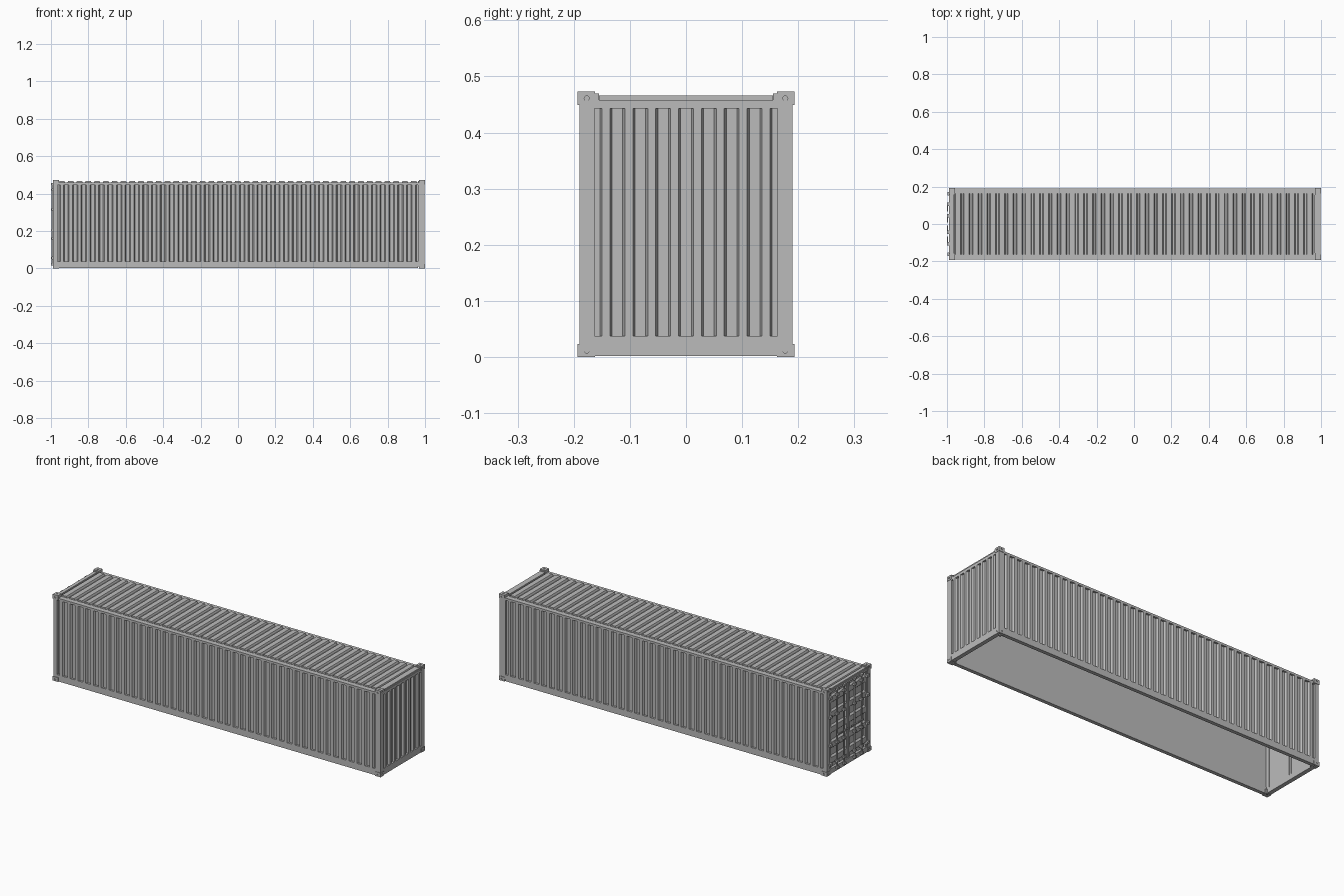
import bpy, bmesh
from mathutils import Matrix, Vector

if "Cube" in bpy.data.objects:
    bpy.data.objects.remove(bpy.data.objects["Cube"])

steel = bpy.data.materials.new("grey steel")
steel.use_nodes = True
GREY = (0.5, 0.5, 0.5, 1)
steel.diffuse_color = GREY
steel.node_tree.nodes["Principled BSDF"].inputs["Base Color"].default_value = GREY

X0, X1, W, H = -0.988, 0.998, 0.19, 0.458   # frame extents
PX0, PX1, PY = -0.965, 0.963, 0.163         # panel openings
Z0, Z1 = 0.037, 0.446


def finish(name, bm):
    bmesh.ops.recalc_face_normals(bm, faces=bm.faces)
    mesh = bpy.data.meshes.new(name)
    bm.to_mesh(mesh)
    bm.free()
    mesh.materials.append(steel)
    obj = bpy.data.objects.new(name, mesh)
    bpy.context.collection.objects.link(obj)
    return obj


def add_box(bm, x0, x1, y0, y1, z0, z1):
    mid = Vector((x0 + x1, y0 + y1, z0 + z1)) / 2
    size = (abs(x1 - x0), abs(y1 - y0), abs(z1 - z0), 1)
    bmesh.ops.create_cube(bm, size=1, matrix=Matrix.Translation(mid) @ Matrix.Diagonal(size))


def boxes(name, spans):
    bm = bmesh.new()
    for span in spans:
        add_box(bm, *span)
    return finish(name, bm)


def add_rod(bm, start, end, radius, sides=12):
    start, end = Vector(start), Vector(end)
    turn = (end - start).to_track_quat('Z', 'Y').to_matrix().to_4x4()
    bmesh.ops.create_cone(bm, cap_ends=True, segments=sides, radius1=radius, radius2=radius,
                          depth=(end - start).length,
                          matrix=Matrix.Translation((start + end) / 2) @ turn)


def corrugated(name, u0, u1, v0, v1, count, ridge, slope, low, back, place):
    """Sheet with trapezoid ridges along v, flat on its inner side."""
    pitch = (u1 - u0) / count
    profile = [(u0, back), (u0, low)]
    for i in range(count):
        c = u0 + pitch * (i + 0.5)
        a, b = ridge / 2, ridge / 2 + slope
        profile += [(c - b, low), (c - a, 0), (c + a, 0), (c + b, low)]
    profile += [(u1, low), (u1, back)]
    bm = bmesh.new()
    rings = [[bm.verts.new(place(u, v, d)) for u, d in profile] for v in (v0, v1)]
    for i in range(len(profile)):
        j = (i + 1) % len(profile)
        bm.faces.new((rings[0][i], rings[0][j], rings[1][j], rings[1][i]))
    for ring in rings:
        bm.faces.new(ring)
    return finish(name, bm)


# Long walls, blank end wall and roof
for side, label in ((-1, "right"), (1, "left")):
    corrugated(label + "_side_wall", PX0, PX1, Z0, Z1, 41, 0.017, 0.006, -0.011, -0.018,
               lambda u, v, d: (u, side * (W + d), v))
corrugated("end_wall", -PY, PY, Z0, Z1, 8, 0.014, 0.004, -0.011, -0.02,
           lambda u, v, d: (X1 + d, u, v))
corrugated("roof", PX0, PX1, -PY, PY, 41, 0.027, 0.005, -0.01, -0.016,
           lambda u, v, d: (u, v, 0.466 + d))

# Frame: posts, rails and end beams
for s, label in ((-1, "right"), (1, "left")):
    boxes(label + "_frame", [
        (X0, PX0, s * W, s * PY, 0.01, H),
        (PX1, X1, s * W, s * PY, 0.01, H),
        (PX0, PX1, s * W, s * 0.17, 0.002, Z0),
        (PX0, PX1, s * W, s * PY, Z1, H)])
boxes("end_beams", [
    (0.976, X1, -PY, PY, 0.002, Z0), (PX1, X1, -PY, PY, Z1 - 0.003, H),
    (X0, PX0, -PY, PY, 0.002, 0.03), (X0, PX0, -PY, PY, Z1, H),
    (PX1, X1 - 0.004, -0.154, 0.154, H, 0.466),
    (X0 + 0.004, PX0, -0.154, 0.154, H, 0.466)])

# Corner castings with round openings on their outer faces
for sx, xe in ((-1, -0.99), (1, 1.0)):
    for sy in (-1, 1):
        for z0, z1 in ((0, 0.023), (0.449, 0.473)):
            name = "_".join((("upper" if z0 else "lower"), ("left" if sy > 0 else "right"),
                             ("end" if sx > 0 else "door"), "corner"))
            corner = boxes(name, [(xe, xe - sx * 0.033, sy * 0.193, sy * 0.162, z0, z1)])
            bm = bmesh.new()
            mid = Vector((xe - sx * 0.0165, sy * 0.177, (z0 + z1) / 2))
            zo = z1 if z0 else z0
            outs = ((xe, mid.y, mid.z), (mid.x, sy * 0.193, mid.z), (mid.x, mid.y, zo))
            for out in outs:
                direction = (Vector(out) - mid).normalized()
                add_rod(bm, Vector(out) - direction * 0.004,
                        Vector(out) + direction * 0.004, 0.0045)
            cutter = finish("corner_cutter", bm)
            cutter.hide_render = True
            mod = corner.modifiers.new("openings", 'BOOLEAN')
            mod.operation, mod.object = 'DIFFERENCE', cutter
            bpy.context.view_layer.objects.active = corner
            bpy.ops.object.modifier_apply(modifier=mod.name)
            bpy.data.objects.remove(cutter)
        boxes("roof_corner_gusset", [(xe - sx * 0.002, xe - sx * 0.033,
                                      sy * 0.163, sy * 0.155, H, 0.470)])

# Door leaves with horizontal ribs, hinges, locking rods and handles
DOOR_X = -0.984
LEVELS = (0.055, 0.16, 0.315, 0.42)
for s, label in ((-1, "right"), (1, "left")):
    corrugated(label + "_door", 0.03, Z1, 0.012, 0.152, 5, 0.03, 0.008, -0.009, -0.016,
               lambda u, v, d: (DOOR_X - d, s * v, u))
    boxes(label + "_door_frame", [
        (DOOR_X, PX0, s * 0.002, s * 0.014, 0.03, Z1),
        (DOOR_X, PX0, s * 0.15, s * 0.161, 0.03, Z1)])
    boxes(label + "_door_hinges", [
        (-0.996, DOOR_X, s * 0.152, s * 0.172, z - 0.007, z + 0.007) for z in LEVELS])
    bm = bmesh.new()
    for y in (0.045, 0.105):
        add_rod(bm, (-0.992, s * y, 0.014), (-0.992, s * y, 0.456), 0.004)
    finish(label + "_locking_rods", bm)
    boxes(label + "_rod_brackets", [
        (-1.0, DOOR_X, s * (y - 0.009), s * (y + 0.009), z - 0.005, z + 0.005)
        for y in (0.045, 0.105) for z in (0.02,) + LEVELS + (0.45,)])
    boxes(label + "_handles", [
        (-1.0, -0.995, s * (y - 0.038), s * (y + 0.006), 0.2, 0.207) for y in (0.045, 0.105)])
